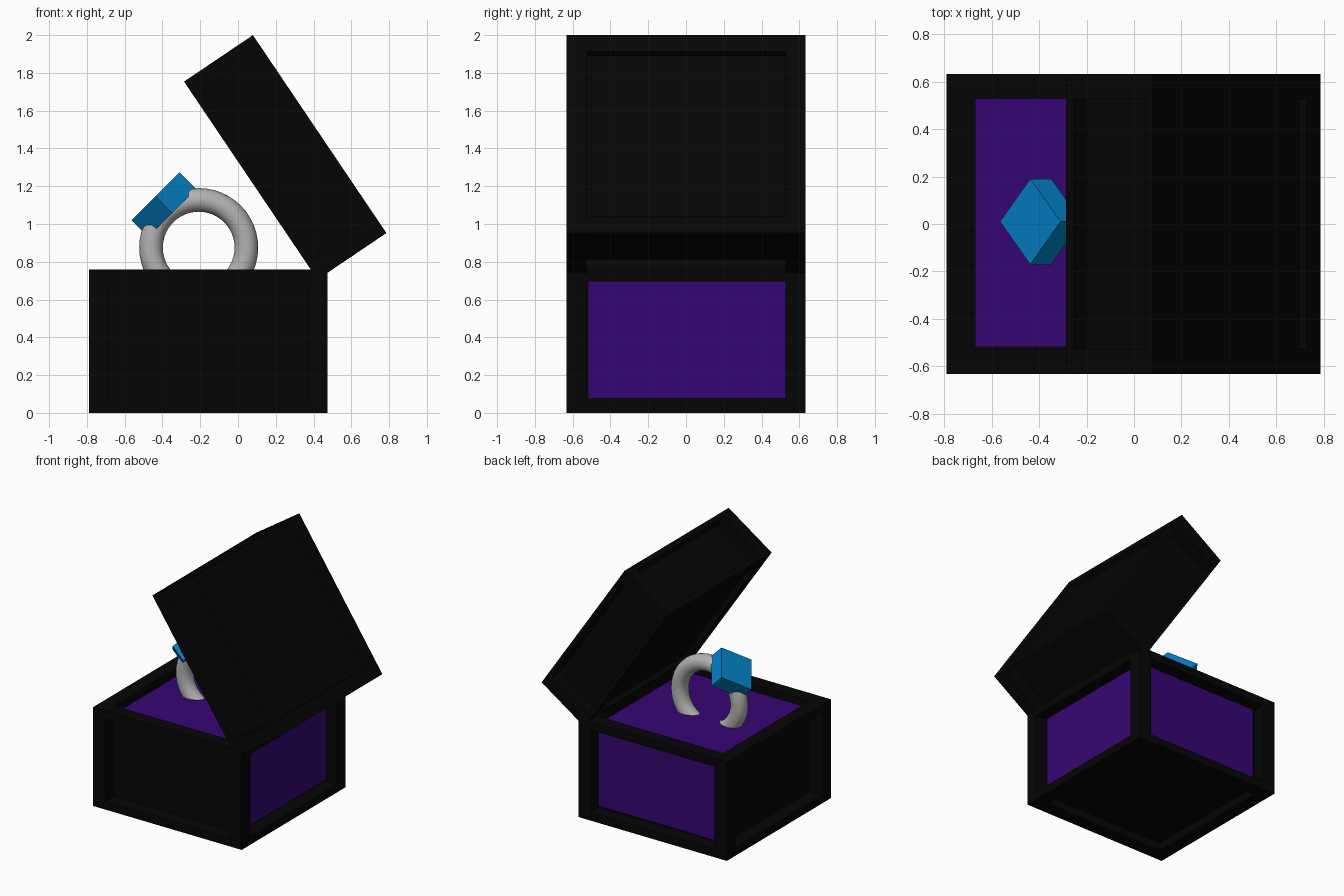
import bpy
import bmesh
from math import radians
from mathutils import Matrix, Vector

cube = bpy.data.objects.get("Cube")
if cube:
    bpy.data.objects.remove(cube, do_unlink=True)


def material(name, color):
    mat = bpy.data.materials.new(name)
    mat.use_nodes = True
    rgba = (*color, 1.0)
    mat.diffuse_color = rgba
    mat.node_tree.nodes["Principled BSDF"].inputs["Base Color"].default_value = rgba
    return mat


black = material("black", (0.0016, 0.0016, 0.0016))
purple = material("purple", (0.036, 0.0016, 0.17))
silver = material("silver grey", (0.45, 0.45, 0.45))
blue = material("gem blue", (0.0016, 0.23, 0.6))

WIDTH = 1.264        # side of the square box
BEAM = 0.105         # frame width and panel recess
BASE_HEIGHT = 0.76
LID_HEIGHT = 0.44
BASE_CENTRE = Vector((-0.158, 0, BASE_HEIGHT / 2))


def block(name, size, location, mat, rotation=None, panel_inset=0):
    """A cube scaled to size, optionally with a square-cut recess on each side."""
    bm = bmesh.new()
    bmesh.ops.create_cube(bm, size=1)
    if panel_inset:
        panels = bm.faces[:]
        bmesh.ops.inset_individual(bm, faces=panels, thickness=panel_inset,
                                   use_even_offset=True)
        for face in bmesh.ops.extrude_discrete_faces(bm, faces=panels)["faces"]:
            face.normal_update()
            bmesh.ops.translate(bm, vec=-face.normal * panel_inset, verts=face.verts)
    bmesh.ops.scale(bm, vec=size, verts=bm.verts)
    if rotation:
        bmesh.ops.rotate(bm, matrix=rotation, verts=bm.verts)
    bmesh.ops.recalc_face_normals(bm, faces=bm.faces)
    mesh = bpy.data.meshes.new(name)
    bm.to_mesh(mesh)
    bm.free()
    mesh.materials.append(mat)
    obj = bpy.data.objects.new(name, mesh)
    obj.location = location
    bpy.context.collection.objects.link(obj)


# Framed base and the tilted, framed lid
inset = BEAM / WIDTH
block("box_base", (WIDTH, WIDTH, BASE_HEIGHT), BASE_CENTRE, black,
      panel_inset=inset)
block("box_lid", (WIDTH, WIDTH, LID_HEIGHT), (0.25, 0, 1.353), black,
      rotation=Matrix.Rotation(radians(56), 3, 'Y'), panel_inset=inset)

# Cushion filling, shifted to show on the top, back and hinge sides only
core = 1 - 2 * inset
block("cushion", (WIDTH * core, WIDTH * core, BASE_HEIGHT * core),
      BASE_CENTRE + Vector((0.014, 0.008, 0.012)), purple)

# Ring standing in the cushion
bpy.ops.mesh.primitive_torus_add(major_radius=0.2525, minor_radius=0.0625,
                                 major_segments=48, minor_segments=16,
                                 location=(-0.208, 0.01, 0.875),
                                 rotation=(radians(90), 0, 0))
ring = bpy.context.object
ring.name = "ring_band"
ring.data.materials.append(silver)
bpy.ops.object.shade_smooth()

# Square gem set on its corner, facing outward from the ring
turn = Matrix.Rotation(radians(-45), 3, 'Y') @ Matrix.Rotation(radians(45), 3, 'Z')
block("gem", (0.255, 0.255, 0.125), (-0.393, 0.01, 1.103), blue, rotation=turn)
